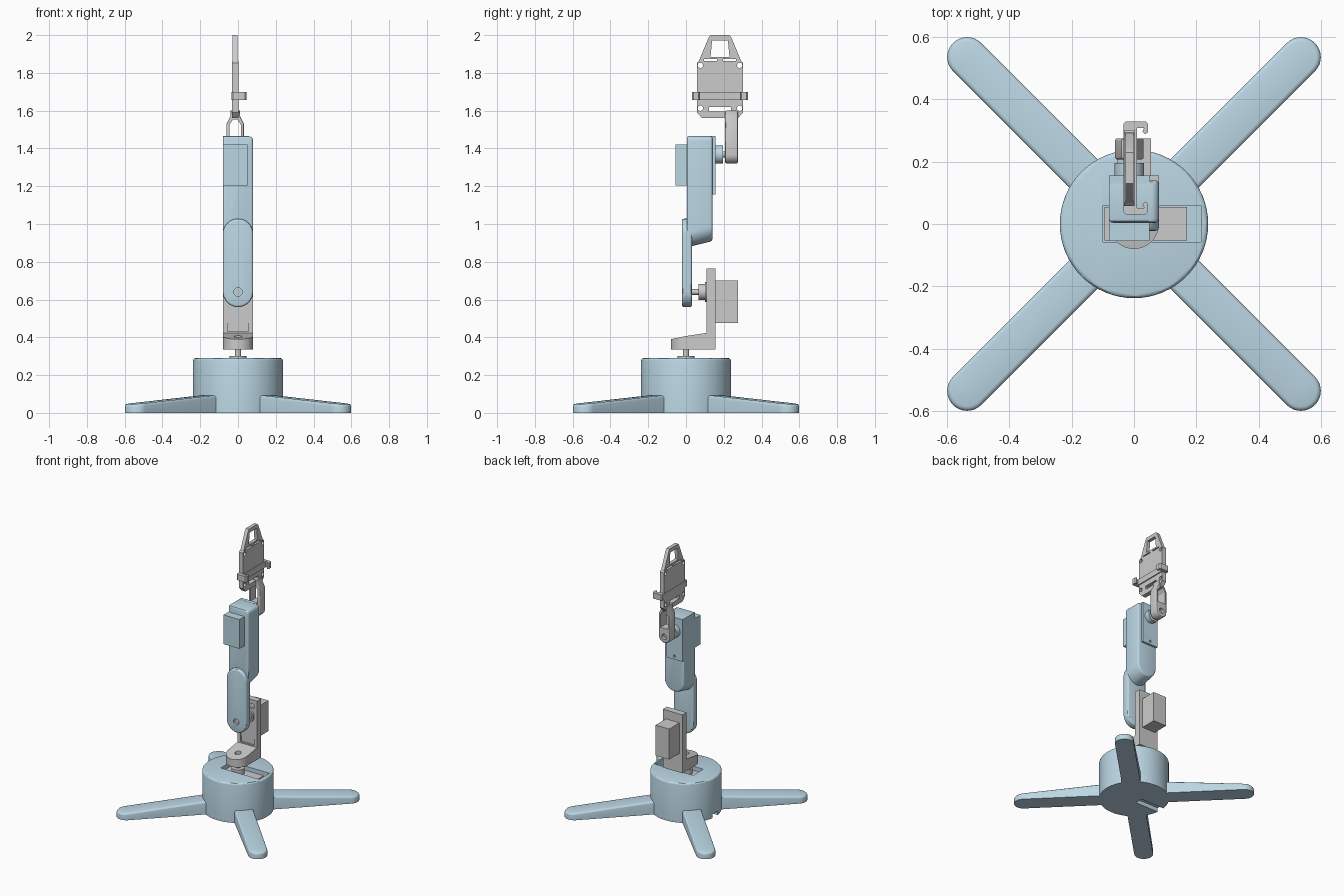
import bpy, bmesh
from math import sin, cos, pi, radians
from mathutils import Matrix

if "Cube" in bpy.data.objects:
    bpy.data.objects.remove(bpy.data.objects["Cube"])

blue = bpy.data.materials.new("pale_blue")
blue.diffuse_color = (0.5, 0.68, 0.78, 1)
blue.use_nodes = True
blue.node_tree.nodes["Principled BSDF"].inputs["Base Color"].default_value = blue.diffuse_color

AX = {'x': lambda u, v, w: (w, u, v), 'y': lambda u, v, w: (u, w, v), 'z': lambda u, v, w: (u, v, w)}


def arc(cx, cy, r, a0, a1, n=16):
    return [(cx + r * cos(radians(a0 + (a1 - a0) * i / n)),
             cy + r * sin(radians(a0 + (a1 - a0) * i / n))) for i in range(n + 1)]


def circle(cx, cy, r, n=32):
    return arc(cx, cy, r, 0, 360 - 360 / n, n - 1)


def rect(x0, y0, x1, y1):
    return [(x0, y0), (x1, y0), (x1, y1), (x0, y1)]


def sym(half, c):
    return [(c + d, z) for d, z in half] + [(c - d, z) for d, z in reversed(half)]


def prism(name, pts, axis, lo, hi, mat=None, bevel=0, ends='both', shape=None, spin=0):
    """Extrude a 2D outline along an axis, optionally deform it and round its end rims."""
    bm = bmesh.new()
    a = [bm.verts.new(AX[axis](u, v, lo)) for u, v in pts]
    b = [bm.verts.new(AX[axis](u, v, hi)) for u, v in pts]
    caps = {'lo': bm.faces.new(a), 'hi': bm.faces.new(b)}
    n = len(pts)
    for i in range(n):
        bm.faces.new((a[i], a[(i + 1) % n], b[(i + 1) % n], b[i]))
    if shape:
        for v in bm.verts:
            v.co.z = shape(v.co)
    bmesh.ops.recalc_face_normals(bm, faces=bm.faces)
    if bevel:
        edges = [e for k, f in caps.items() if ends in (k, 'both') for e in f.edges]
        bmesh.ops.bevel(bm, geom=edges, offset=bevel, segments=3, profile=0.5, affect='EDGES')
    if spin:
        bm.transform(Matrix.Rotation(spin, 4, 'Z'))
    me = bpy.data.meshes.new(name)
    bm.to_mesh(me)
    bm.free()
    ob = bpy.data.objects.new(name, me)
    bpy.context.collection.objects.link(ob)
    if mat:
        me.materials.append(mat)
    return ob


def cut(ob, pts, axis, lo, hi):
    c = prism("cutter", pts, axis, lo, hi)
    m = ob.modifiers.new("cut", 'BOOLEAN')
    m.operation, m.solver, m.object = 'DIFFERENCE', 'EXACT', c
    bpy.context.view_layer.objects.active = ob
    bpy.ops.object.modifier_apply(modifier=m.name)
    bpy.data.objects.remove(c)


# Base drum with servo pocket and cable channel
base = prism("base_drum", circle(0, 0, 0.238, 64), 'z', 0, 0.29, blue, 0.014, 'hi')
cut(base, rect(-0.1, -0.058, 0.215, 0.06), 'z', 0.12, 0.4)
cut(base, rect(-0.3, -0.03, -0.04, 0.03), 'z', -0.1, 0.03)

# Four sloping legs
leg = [(0.17, -0.064)] + arc(0.757, 0, 0.064, -90, 90) + [(0.17, 0.064)]
for i in range(4):
    prism(f"leg_{i + 1}", leg, 'z', 0, 1, blue, 0.014, 'hi',
          lambda c: 0 if c.z < 0.5 else 0.095 - (c.x - 0.2) * 0.08, pi / 4 + i * pi / 2)

# Base servo and turning shaft
prism("base_servo", rect(-0.095, -0.053, 0.17, 0.055), 'z', 0.121, 0.262)
prism("base_servo_gear", circle(0, 0, 0.045), 'z', 0.25, 0.3)
prism("base_shaft", circle(0, 0, 0.016), 'z', 0.29, 0.38)

# Shoulder bracket: sloped foot and upright
foot = prism("shoulder_foot", arc(0, 0, 0.08, 180, 360, 24) + [(0.08, 0.15), (-0.08, 0.15)],
             'z', 0.335, 0.45, shape=lambda c: c.z if c.z < 0.4 else min(0.43, 0.39 + (c.y + 0.08) * 0.21))
cut(foot, circle(0, 0, 0.022), 'z', 0.375, 0.5)
upright = prism("shoulder_upright", rect(-0.08, 0.335, 0.08, 0.765), 'y', 0.108, 0.155)
cut(upright, rect(-0.055, 0.432, 0.055, 0.735), 'y', 0, 0.12)

# Shoulder servo
prism("shoulder_servo", rect(-0.055, 0.475, 0.055, 0.7), 'y', 0.115, 0.275)
prism("shoulder_gear_flange", circle(0, 0.64, 0.053), 'y', 0.1, 0.13)
prism("shoulder_gear", circle(0, 0.64, 0.042), 'y', 0.065, 0.102)
prism("shoulder_shaft", circle(0, 0.64, 0.015), 'y', -0.012, 0.07)

# Arm: lower plate and upper housing
plate = prism("arm_lower_plate", arc(0, 0.64, 0.08, 180, 360, 24) + arc(0, 0.948, 0.08, 0, 180, 24),
              'y', -0.022, 0.032, blue, 0.012)
cut(plate, circle(0, 0.64, 0.022), 'y', -0.1, -0.005)
prism("arm_upper_housing",
      arc(0, 0.955, 0.08, 180, 360, 24) + arc(0.055, 1.44, 0.025, 0, 90, 6) + [(-0.08, 1.465)],
      'y', 0.004, 0.14, blue, 0.012, shape=lambda c: c.z + (0.25 * c.y if c.z < 1.1 else 0))
back = prism("arm_back_panel", rect(-0.08, 1.155, 0.052, 1.465), 'y', 0.13, 0.155, blue)
cut(back, circle(-0.015, 1.18, 0.009, 16), 'y', 0.145, 0.2)

# Wrist servo
prism("wrist_servo", rect(-0.08, 1.205, 0.05, 1.42), 'y', -0.055, 0.03, blue)
prism("wrist_gear", circle(-0.015, 1.368, 0.047), 'y', 0.15, 0.195, blue)
prism("wrist_shaft", circle(-0.015, 1.368, 0.017), 'y', 0.19, 0.255)

# Wrist loop
wrist = prism("wrist_loop", arc(-0.015, 1.367, 0.046, 180, 360) +
              [(0.031, 1.53), (0.01, 1.572), (0.01, 1.6), (-0.04, 1.6), (-0.04, 1.572), (-0.061, 1.53)],
              'y', 0.207, 0.275, None, 0.008)
cut(wrist, sym([(0.03, 1.43), (0.03, 1.525), (0.012, 1.552)], -0.015), 'y', 0, 0.5)
cut(wrist, circle(-0.015, 1.367, 0.02), 'y', 0.25, 0.4)

# Tool plate with corner holes and slot
C = 0.18
tool = prism("tool_plate", sym([(0.095, 1.56), (0.122, 1.59), (0.122, 1.852), (0.113, 1.862)], C),
             'x', -0.032, 0.002)
for s in (-1, 1):
    for z in (1.613, 1.84):
        cut(tool, circle(C + s * 0.104, z, 0.014, 20), 'x', -0.2, 0.2)
cut(tool, rect(C - 0.057, 1.595, C + 0.057, 1.62), 'x', -0.2, 0.2)

# Tapered end frame
frame = prism("end_frame", sym([(0.114, 1.858), (0.06, 1.988), (0.05, 2.0)], C), 'x', -0.028, -0.002)
cut(frame, sym([(0.05, 1.885), (0.042, 1.972)], C), 'x', -0.2, 0.2)
for s in (-1, 1):
    a, b = sorted((C + s * 0.015, C + s * 0.085))
    cut(frame, rect(a, 1.8625, b, 1.873), 'x', -0.2, 0.2)

# Clamp bar with inward hooks
hook = [(-0.03, 0.03), (-0.022, 0.022), (0.0, 0.149)]
half = [(-0.034, 0.142), (-0.026, 0.149), (0.037, 0.149), (0.045, 0.141), (0.045, 0.115),
        (0.036, 0.108), (0.027, 0.116), (0.032, 0.128), (0.01, 0.128), (0.01, 0.118)]
prism("clamp_bar", [(x, C + d) for x, d in half] + [(x, C - d) for x, d in reversed(half)],
      'z', 1.657, 1.7)

# Smooth shading with sharp edges kept
bpy.ops.object.select_all(action='SELECT')
bpy.context.view_layer.objects.active = base
bpy.ops.object.shade_smooth_by_angle(angle=radians(30))
